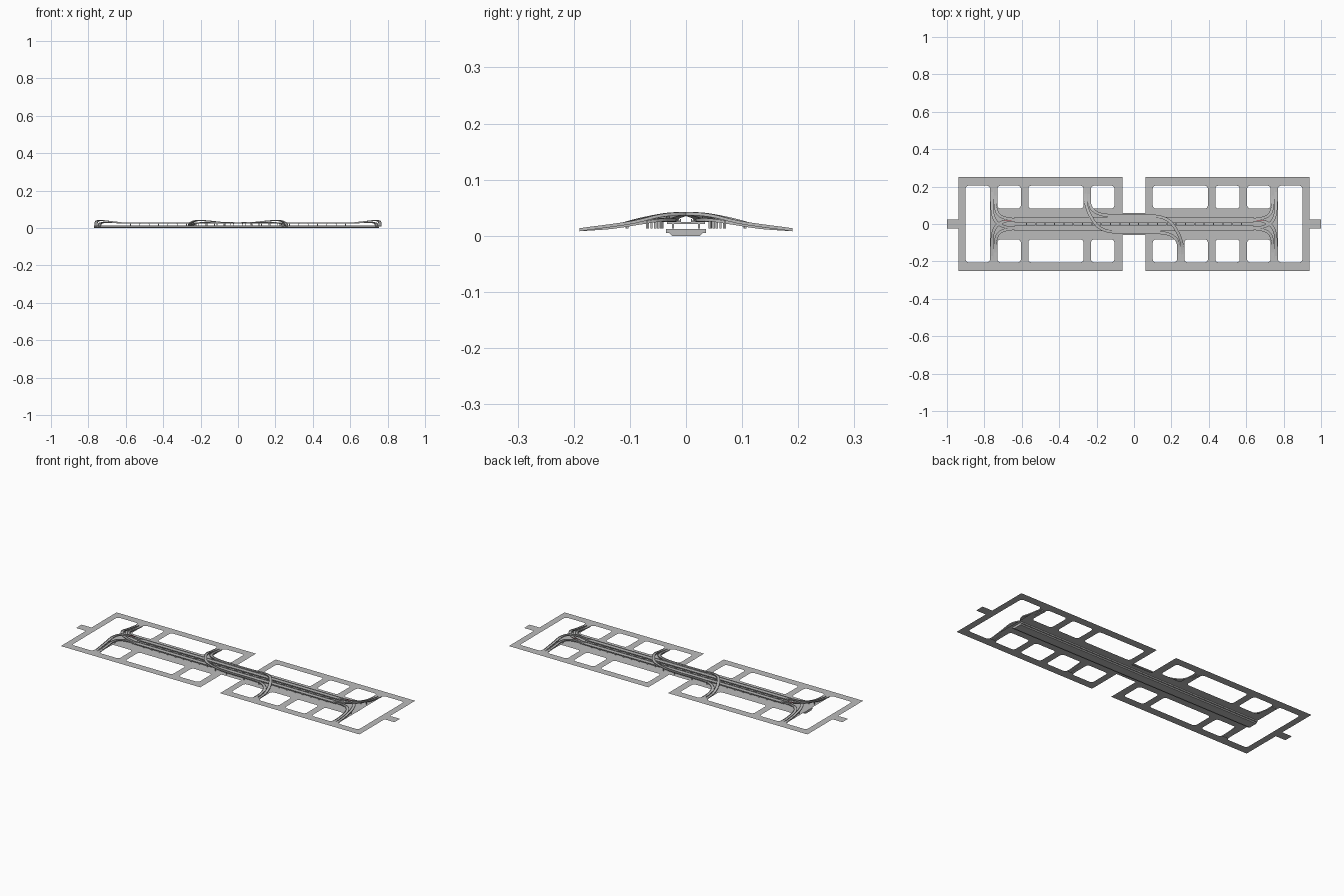
import bpy, bmesh, math
from mathutils import Vector

cube = bpy.data.objects.get("Cube")
if cube:
    bpy.data.objects.remove(cube, do_unlink=True)

GROUND = 0.013
DECK = 0.027


def material(name, r, g, b):
    m = bpy.data.materials.new(name)
    m.use_nodes = True
    m.diffuse_color = (r, g, b, 1)
    m.node_tree.nodes["Principled BSDF"].inputs["Base Color"].default_value = (r, g, b, 1)
    return m


GREY = material("road grey", 0.5, 0.5, 0.5)
RED = material("dark red", 0.25, 0.02, 0.03)


def finish(name, bm, mat):
    me = bpy.data.meshes.new(name)
    bm.to_mesh(me)
    bm.free()
    me.materials.append(mat)
    ob = bpy.data.objects.new(name, me)
    bpy.context.collection.objects.link(ob)
    return ob


def add_box(bm, x0, x1, y0, y1, z0, z1):
    box = bmesh.ops.create_cube(bm, size=1)["verts"]
    for v in box:
        v.co = Vector((x1 if v.co.x > 0 else x0, y1 if v.co.y > 0 else y0, z1 if v.co.z > 0 else z0))


def rounded_rect(x0, x1, y0, y1, r=0.016, steps=4):
    pts = []
    corners = [(x1 - r, y1 - r), (x0 + r, y1 - r), (x0 + r, y0 + r), (x1 - r, y0 + r)]
    for k, (cx, cy) in enumerate(corners):
        for s in range(steps + 1):
            a = (k + s / steps) * math.pi / 2
            pts.append((cx + r * math.cos(a), cy + r * math.sin(a)))
    return pts


# Street sheet: outline with city blocks left open
def street_sheet():
    half = [(0.062, 0.06), (0.062, 0.25), (0.938, 0.25), (0.938, 0.025), (1, 0.025)]
    right = half + [(x, -y) for x, y in reversed(half)]
    outline = right + [(-x, -y) for x, y in right]
    loops = [outline]
    for s in (-1, 1):
        loops.append(rounded_rect(*sorted((s * 0.77, s * 0.90)), -0.205, 0.205))
    west = [(-0.73, -0.605), (-0.565, -0.27), (-0.23, -0.105)]
    east = [(0.435, 0.565), (0.605, 0.73)]
    north = west + [(0.10, 0.395)] + east
    south = west + [(0.10, 0.23), (0.27, 0.395)] + east
    loops += [rounded_rect(a, b, 0.083, 0.205) for a, b in north]
    loops += [rounded_rect(a, b, -0.205, -0.083) for a, b in south]
    bm = bmesh.new()
    for loop in loops:
        vs = [bm.verts.new((x, y, GROUND)) for x, y in loop]
        for i, v in enumerate(vs):
            bm.edges.new((v, vs[i - 1]))
    bmesh.ops.triangle_fill(bm, use_beauty=True, edges=bm.edges[:])
    bm.normal_update()
    for f in bm.faces:
        if f.normal.z < 0:
            f.normal_flip()
    bmesh.ops.dissolve_limit(bm, angle_limit=0.01, verts=bm.verts[:], edges=bm.edges[:])
    finish("street_sheet", bm, GREY)


def smooth_path(points, steps=6):
    p = [Vector(q) for q in points]
    p = [2 * p[0] - p[1]] + p + [2 * p[-1] - p[-2]]
    out = []
    for a, b, c, d in zip(p, p[1:], p[2:], p[3:]):
        for i in range(steps):
            t = i / steps
            out.append(0.5 * (2 * b + (c - a) * t + (2 * a - 5 * b + 4 * c - d) * t * t
                              + (3 * b - a - 3 * c + d) * t ** 3))
    return out + [p[-2]]


# Road ribbon with a parapet on each side, swept along a path
def ribbon(name, points, w, steps=6):
    path = smooth_path(points, steps)
    rail, rise, thick = 0.0015, 0.003, 0.0025
    half = [(-w, -thick), (-w, rise), (rail - w, rise), (rail - w, 0)]
    section = half + [(-u, z) for u, z in reversed(half)]
    bm = bmesh.new()
    rings = []
    for i, p in enumerate(path):
        d = path[min(i + 1, len(path) - 1)] - path[max(i - 1, 0)]
        side = Vector((d.y, -d.x, 0)).normalized()
        rings.append([bm.verts.new(p + side * u + Vector((0, 0, z))) for u, z in section])
    for a, b in zip(rings, rings[1:]):
        for k in range(len(section)):
            bm.faces.new((a[k - 1], a[k], b[k], b[k - 1]))
    bm.faces.new(rings[0])
    bm.faces.new(rings[-1])
    bmesh.ops.recalc_face_normals(bm, faces=bm.faces[:])
    finish(name, bm, GREY)
    # columns under the raised part
    cols = bmesh.new()
    for p in path[3::6]:
        if p.z > 0.02 and abs(p.y) > 0.04:
            add_box(cols, p.x - 0.002, p.x + 0.002, p.y - 0.002, p.y + 0.002, GROUND, p.z - 0.001)
    finish(name + "_columns", cols, GREY)


street_sheet()

# Sunken channel with sloping sides
bm = bmesh.new()
add_box(bm, -0.77, 0.755, -0.036, 0.036, 0, 0.012)
for v in bm.verts:
    if v.co.z < 0.001:
        v.co.y *= 0.7
add_box(bm, -0.77, 0.755, -0.036, 0.036, 0.005, 0.012)
finish("sunken_channel", bm, GREY)

# Twin carriageways on piers
for s, side in ((1, "north"), (-1, "south")):
    ribbon(side + "_carriageway", [(-0.64, s * 0.023, DECK), (0.64, s * 0.023, DECK)], 0.014, 1)

bm = bmesh.new()
for i in range(24):
    x = -0.575 + i * 0.05
    add_box(bm, x - 0.003, x + 0.003, -0.034, 0.034, 0.021, 0.0246)
    for y in (-0.023, 0.023):
        add_box(bm, x - 0.002, x + 0.002, y - 0.002, y + 0.002, GROUND, 0.022)
finish("viaduct_piers", bm, GREY)

# End ramps: a near branch and a crossing branch at every corner
for sx, end in ((-1, "west"), (1, "east")):
    for sy, side in ((1, "north"), (-1, "south")):
        near = [(0.62, 0.023, 0.027), (0.68, 0.029, 0.028), (0.72, 0.047, 0.028),
                (0.738, 0.08, 0.023), (0.741, 0.13, 0.015), (0.741, 0.19, 0.0105)]
        cross = [(0.62, -0.023, 0.027), (0.68, -0.018, 0.034), (0.73, 0.005, 0.039),
                 (0.753, 0.045, 0.036), (0.759, 0.10, 0.023), (0.759, 0.19, 0.0105)]
        for kind, pts in (("near", near), ("crossing", cross)):
            ribbon(f"{end}_{side}_{kind}_ramp", [(sx * x, sy * y, z) for x, y, z in pts], 0.008)

# Middle ramps: a pair of lanes, rotated half a turn for the other one
over = [(-0.259, 0.19, 0.0105), (-0.259, 0.13, 0.017), (-0.249, 0.08, 0.029), (-0.225, 0.03, 0.038),
        (-0.19, -0.015, 0.039), (-0.14, -0.038, 0.035), (-0.08, -0.043, 0.029), (0, -0.044, DECK)]
beside = [(-0.241, 0.19, 0.0105), (-0.241, 0.13, 0.016), (-0.228, 0.085, 0.024),
          (-0.19, 0.056, 0.028), (-0.13, 0.046, 0.028), (0, 0.044, DECK)]
for s, end in ((1, "west"), (-1, "east")):
    for kind, pts in (("over", over), ("beside", beside)):
        ribbon(f"{end}_middle_{kind}_ramp", [(s * x, s * y, z) for x, y, z in pts], 0.008)

# Red stripes where the ramps divide
bm = bmesh.new()
for s in (-1, 1):
    add_box(bm, s * 0.68 - 0.025, s * 0.68 + 0.025, 0.0185, 0.0205, 0.036, 0.0375)
finish("divider_stripes", bm, RED)
